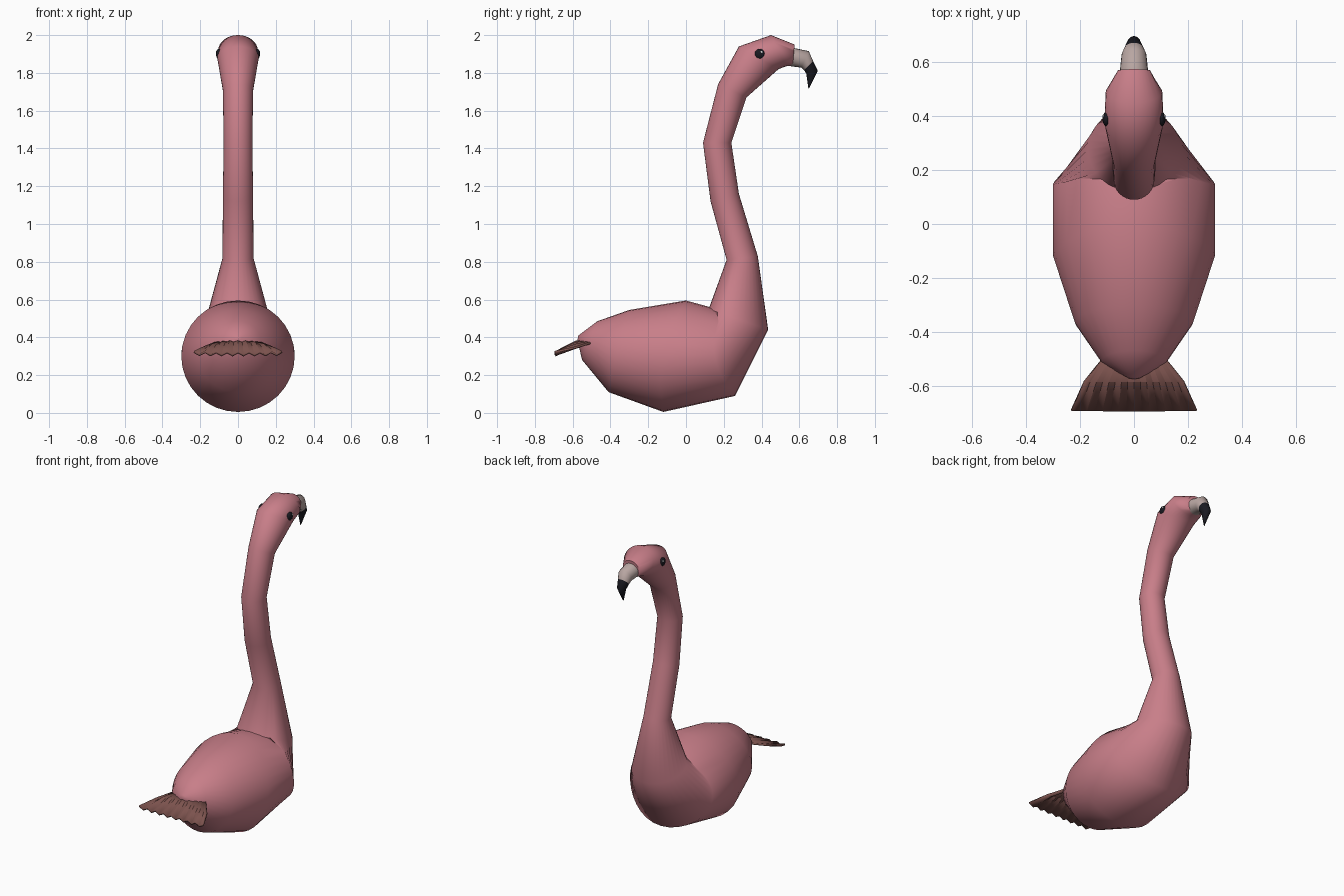
import bpy, bmesh, math
from mathutils import Vector

if "Cube" in bpy.data.objects:
    bpy.data.objects.remove(bpy.data.objects["Cube"])


def material(name, rgb):
    m = bpy.data.materials.new(name)
    m.diffuse_color = (*rgb, 1)
    m.use_nodes = True
    m.node_tree.nodes["Principled BSDF"].inputs["Base Color"].default_value = m.diffuse_color
    return m


PINK = material("pink", (0.58, 0.21, 0.25))
BROWN = material("tail brown", (0.20, 0.085, 0.075))
HORN = material("horn", (0.48, 0.38, 0.36))
BLACK = material("black", (0.01, 0.01, 0.015))
WHITE = material("white", (0.9, 0.9, 0.9))


def finish(bm, name, mat, angle=65):
    bmesh.ops.recalc_face_normals(bm, faces=bm.faces)
    me = bpy.data.meshes.new(name)
    bm.to_mesh(me)
    bm.free()
    ob = bpy.data.objects.new(name, me)
    bpy.context.collection.objects.link(ob)
    me.materials.append(mat)
    bpy.ops.object.select_all(action='DESELECT')
    ob.select_set(True)
    bpy.context.view_layer.objects.active = ob
    bpy.ops.object.shade_smooth_by_angle(angle=math.radians(angle))
    return ob


def loft(name, rings, mat, sides=32):
    """Each ring: upper (y, z), lower (y, z), half width, y shift of its sides."""
    bm = bmesh.new()
    loops = []
    for ty, tz, by, bz, w, shift in rings:
        top, low = Vector((0, ty, tz)), Vector((0, by, bz))
        mid, half = (top + low) / 2, (top - low) / 2
        loop = []
        for i in range(sides):
            a = 2 * math.pi * i / sides
            p = mid + half * math.cos(a)
            loop.append(bm.verts.new((w * math.sin(a), p.y + shift * math.sin(a) ** 2, p.z)))
        loops.append(loop)
    for a, b in zip(loops, loops[1:]):
        for i in range(sides):
            j = (i + 1) % sides
            bm.faces.new((a[i], a[j], b[j], b[i]))
    bm.faces.new(loops[0])
    bm.faces.new(loops[-1])
    return finish(bm, name, mat)


# Body, neck and head as one swept skin
loft("body_neck_head", [
    (-0.570, 0.410, -0.575, 0.385, 0.02, 0),
    (-0.47, 0.485, -0.55, 0.28, 0.12, 0),
    (-0.30, 0.545, -0.41, 0.11, 0.22, -0.01),
    (0.00, 0.595, -0.12, 0.005, 0.30, -0.06),
    (0.20, 0.54, 0.26, 0.09, 0.30, -0.08),
    (0.12, 0.55, 0.435, 0.44, 0.17, 0),
    (0.215, 0.81, 0.38, 0.83, 0.082, 0),
    (0.13, 1.12, 0.28, 1.16, 0.08, 0),
    (0.09, 1.43, 0.24, 1.43, 0.076, 0),
    (0.17, 1.74, 0.32, 1.67, 0.08, 0),
    (0.28, 1.94, 0.49, 1.82, 0.11, 0),
    (0.45, 2.00, 0.53, 1.835, 0.105, 0),
    (0.575, 1.95, 0.565, 1.838, 0.06, 0),
], PINK)

# Hooked beak: pale base, dark tip
loft("beak_base", [
    (0.57, 1.932, 0.555, 1.835, 0.053, 0),
    (0.65, 1.915, 0.61, 1.828, 0.046, 0),
    (0.673, 1.863, 0.625, 1.815, 0.037, 0),
], HORN, 20)
loft("beak_tip", [
    (0.673, 1.863, 0.625, 1.815, 0.037, 0),
    (0.698, 1.81, 0.637, 1.795, 0.026, 0),
    (0.651, 1.717, 0.648, 1.717, 0.002, 0),
], BLACK, 20)


# Eyes with small highlights
def ball(name, loc, radius, flat, mat):
    bm = bmesh.new()
    bmesh.ops.create_uvsphere(bm, u_segments=16, v_segments=10, radius=radius)
    bmesh.ops.scale(bm, verts=bm.verts, vec=(flat, 1, 1))
    bmesh.ops.translate(bm, verts=bm.verts, vec=loc)
    finish(bm, name, mat)


for s, side in ((-1, "left"), (1, "right")):
    ball("eye_" + side, (s * 0.102, 0.39, 1.90), 0.027, 0.55, BLACK)
    ball("eye_highlight_" + side, (s * 0.113, 0.40, 1.91), 0.007, 0.6, WHITE)

# Pleated, arched tail fan
bm = bmesh.new()
COLS = 16
rows = []
for y, z, w, droop, pleat in ((-0.49, 0.385, 0.11, 0.01, 0.0),
                              (-0.585, 0.372, 0.185, 0.03, 0.004),
                              (-0.693, 0.312, 0.233, -0.003, 0.008)):
    row = []
    for i in range(COLS + 1):
        t = 2 * i / COLS - 1
        zig = pleat * (1 if i % 2 == 0 else -1)
        row.append(bm.verts.new((w * t, y, z - droop * t * t + zig)))
    rows.append(row)
for a, b in zip(rows, rows[1:]):
    for i in range(COLS):
        bm.faces.new((a[i], a[i + 1], b[i + 1], b[i]))
tail = finish(bm, "tail_fan", BROWN, 20)
mod = tail.modifiers.new("thickness", 'SOLIDIFY')
mod.thickness = 0.012
mod.offset = 0
